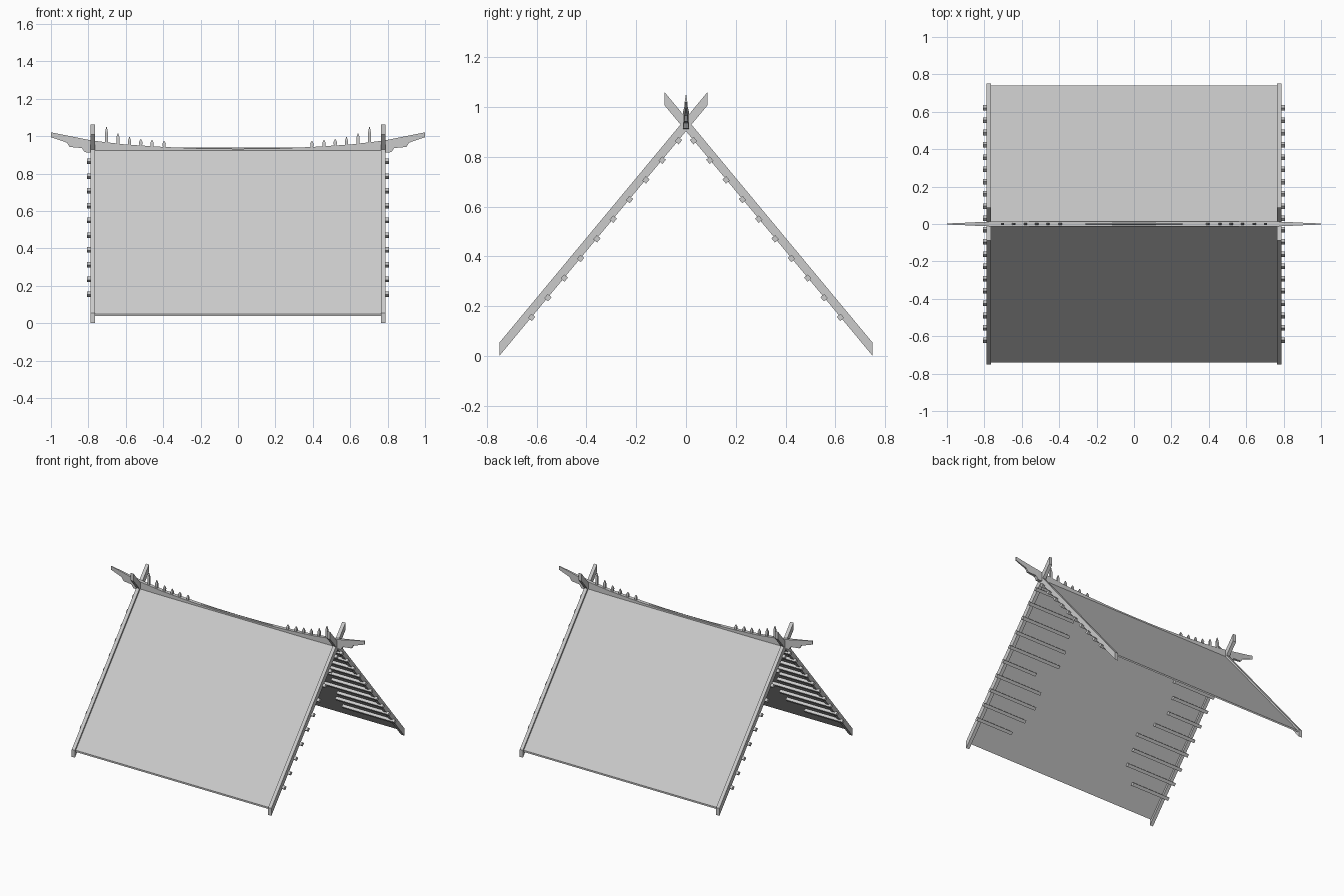
import bpy, bmesh, math, random
from mathutils import Matrix, Vector

cube = bpy.data.objects.get("Cube")
if cube:
    bpy.data.objects.remove(cube)

random.seed(4)
SLOPE = 1.204
PITCH = math.atan(SLOPE)

grey = bpy.data.materials.new("plain_grey")
grey.use_nodes = True
grey.diffuse_color = (0.6, 0.6, 0.6, 1)
grey.node_tree.nodes["Principled BSDF"].inputs["Base Color"].default_value = (0.6, 0.6, 0.6, 1)


def finish(name, bm):
    bmesh.ops.recalc_face_normals(bm, faces=bm.faces)
    mesh = bpy.data.meshes.new(name)
    bm.to_mesh(mesh)
    bm.free()
    mesh.materials.append(grey)
    obj = bpy.data.objects.new(name, mesh)
    bpy.context.collection.objects.link(obj)
    return obj


def loft(name, rings):
    """Skin a closed solid through matching rings of points."""
    bm = bmesh.new()
    loops = [[bm.verts.new(p) for p in ring] for ring in rings]
    n = len(loops[0])
    for a, b in zip(loops, loops[1:]):
        for i in range(n):
            bm.faces.new((a[i], a[(i + 1) % n], b[(i + 1) % n], b[i]))
    bm.faces.new(loops[0])
    bm.faces.new(loops[-1])
    return finish(name, bm)


def extrude_x(name, profile, x0, x1):
    return loft(name, [[(x, y, z) for y, z in profile] for x in (x0, x1)])


# Roof panels: one thin sheet per slope, meeting under the ridge
for side, label in ((-1, "front"), (1, "back")):
    sheet = [(0.74 * side, 0.049), (0, 0.938), (0, 0.926), (0.74 * side, 0.037)]
    extrude_x(label + "_roof_panel", sheet, -0.77, 0.77)

# Crossed gable rafters with plumb-cut ends
foot, tip, depth = -0.75, 0.087, 0.053
rise = (tip - foot) * SLOPE
for end, end_name in ((-1, "right"), (1, "left")):
    for side, label in ((-1, "front"), (1, "back")):
        beam = [(-foot * side, 0), (-foot * side, depth),
                (-tip * side, rise + depth), (-tip * side, rise)]
        extrude_x(f"{end_name}_{label}_rafter", beam, end * 0.764, end * 0.789)

# Short battens of uneven length under the rafters
for end, end_name in ((-1, "right"), (1, "left")):
    for side, label in ((-1, "front"), (1, "back")):
        for i in range(10):
            y = 0.03 + i * 0.0656
            z = 0.865 - i * 0.0789
            length = random.uniform(0.26, 0.44)
            bm = bmesh.new()
            place = (Matrix.Translation((end * (0.808 - length / 2), y * side, z))
                     @ Matrix.Rotation(-side * PITCH, 4, "X")
                     @ Matrix.Diagonal((length, 0.022, 0.02, 1)))
            bmesh.ops.create_cube(bm, size=1, matrix=place)
            finish(f"{end_name}_{label}_batten_{i + 1}", bm)

# Sagging ridge pole with stepped, tapering ends: x, top, bottom, half width
half = [(0, 0.932, 0.905, 0.013), (0.2, 0.934, 0.905, 0.013),
        (0.4, 0.942, 0.905, 0.013), (0.6, 0.955, 0.906, 0.013),
        (0.78, 0.976, 0.912, 0.012), (0.82, 0.984, 0.914, 0.011),
        (0.835, 0.987, 0.936, 0.010), (0.9, 1.0, 0.942, 0.007),
        (0.915, 1.003, 0.965, 0.006), (1.0, 1.02, 0.994, 0.003)]
stations = [(-x, t, b, w) for x, t, b, w in reversed(half[1:])] + half
loft("ridge_pole", [[(x, -w, b), (x, w, b), (x, w, t), (x, -w, t)]
                    for x, t, b, w in stations])

# Pointed ridge spikes, taller toward the gables
spikes = [(0.395, 0.974), (0.46, 0.979), (0.52, 0.985),
          (0.58, 0.994), (0.642, 1.015), (0.703, 1.048)]
for end, end_name in ((-1, "right"), (1, "left")):
    for i, (x, top) in enumerate(spikes):
        shoulder = 0.014 + 0.25 * (top - 0.974)
        rings = []
        for z, w, d in ((0.93, 0.006, 0.007), (top - shoulder, 0.009, 0.006),
                        (top, 0.0015, 0.0015)):
            rings.append([(end * x + sx * w, sy * d, z)
                          for sx, sy in ((-1, -1), (1, -1), (1, 1), (-1, 1))])
        loft(f"{end_name}_ridge_spike_{i + 1}", rings)
